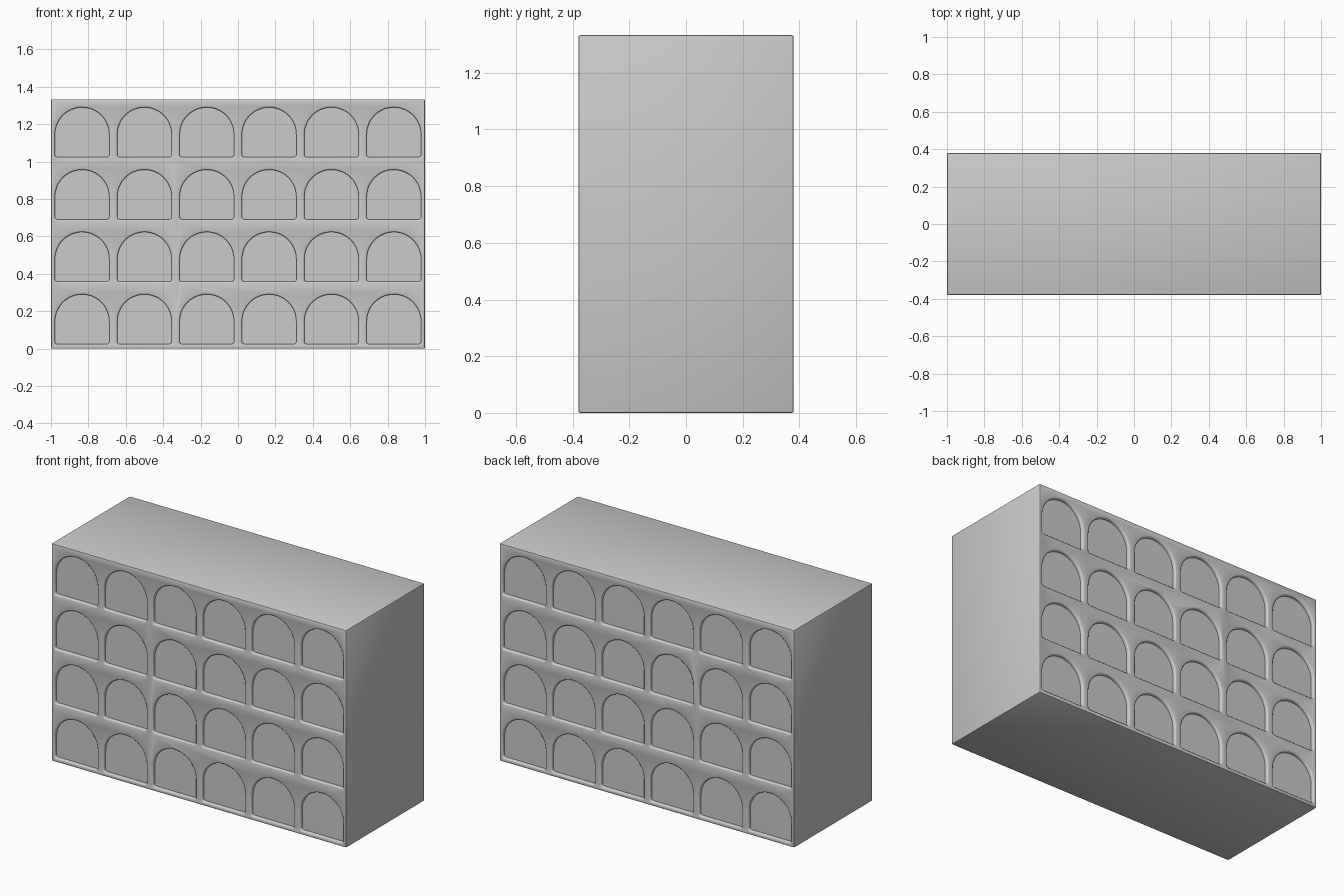
import bpy, bmesh, math

if "Cube" in bpy.data.objects:
    bpy.data.objects.remove(bpy.data.objects["Cube"])

W, D, H = 2.0, 0.76, 1.333
COLS, ROWS = 6, 4
CELL = W / COLS
R = 0.145           # arch half width and radius
SILL = 0.025        # sill height inside each cell
SPRING = 0.145      # height where the arch starts


def link(name, bm):
    bmesh.ops.recalc_face_normals(bm, faces=bm.faces)
    me = bpy.data.meshes.new(name)
    bm.to_mesh(me)
    bm.free()
    ob = bpy.data.objects.new(name, me)
    bpy.context.collection.objects.link(ob)
    return ob


def arch(grow):
    """Arch outline (x, z) with softly rounded lower corners."""
    r, c = R + grow, 0.012 + grow
    pts = [(r * math.cos(math.pi * i / 24), SPRING + r * math.sin(math.pi * i / 24))
           for i in range(25)]
    for side, start in ((-1, 180), (1, 270)):
        for i in range(4):
            a = math.radians(start + 30 * i)
            pts.append((side * (r - c) + c * math.cos(a),
                        SILL - grow + c + c * math.sin(a)))
    return pts


def niche(bm, x, z, side):
    """Closed arch plug with a rounded lip, sunk into the front or back face."""
    rings = []
    for depth, grow in ((0.02, 0), (0.008, 0), (0.0035, 0.0018),
                        (0.001, 0.005), (-0.0005, 0.01), (-0.02, 0.01)):
        y = side * (D / 2 - depth)
        rings.append([bm.verts.new((x + px, y, z + pz)) for px, pz in arch(grow)])
    for a, b in zip(rings, rings[1:]):
        for i in range(len(a)):
            j = (i + 1) % len(a)
            bm.faces.new((a[i], a[j], b[j], b[i]))
    bm.faces.new(rings[0])
    bm.faces.new(rings[-1])


# Solid block with slightly softened edges
bm = bmesh.new()
bmesh.ops.create_cube(bm, size=1)
bmesh.ops.scale(bm, vec=(W, D, H), verts=bm.verts)
bmesh.ops.translate(bm, vec=(0, 0, H / 2), verts=bm.verts)
bmesh.ops.bevel(bm, geom=bm.edges[:], offset=0.007, segments=2, profile=0.5,
                affect='EDGES')
block = link("niche_block", bm)

# Grid of shallow arched niches on front and back
bm = bmesh.new()
for side in (-1, 1):
    for c in range(COLS):
        for r in range(ROWS):
            niche(bm, -W / 2 + CELL * (c + 0.5), r * H / ROWS, side)
cutter = link("niche_cutter", bm)
cutter.hide_render = True

mod = block.modifiers.new("niches", 'BOOLEAN')
mod.operation = 'DIFFERENCE'
mod.solver = 'EXACT'
mod.object = cutter
bpy.context.view_layer.objects.active = block
block.select_set(True)
bpy.ops.object.modifier_apply(modifier=mod.name)
bpy.data.objects.remove(cutter)

bpy.ops.object.shade_smooth_by_angle(angle=math.radians(40))
